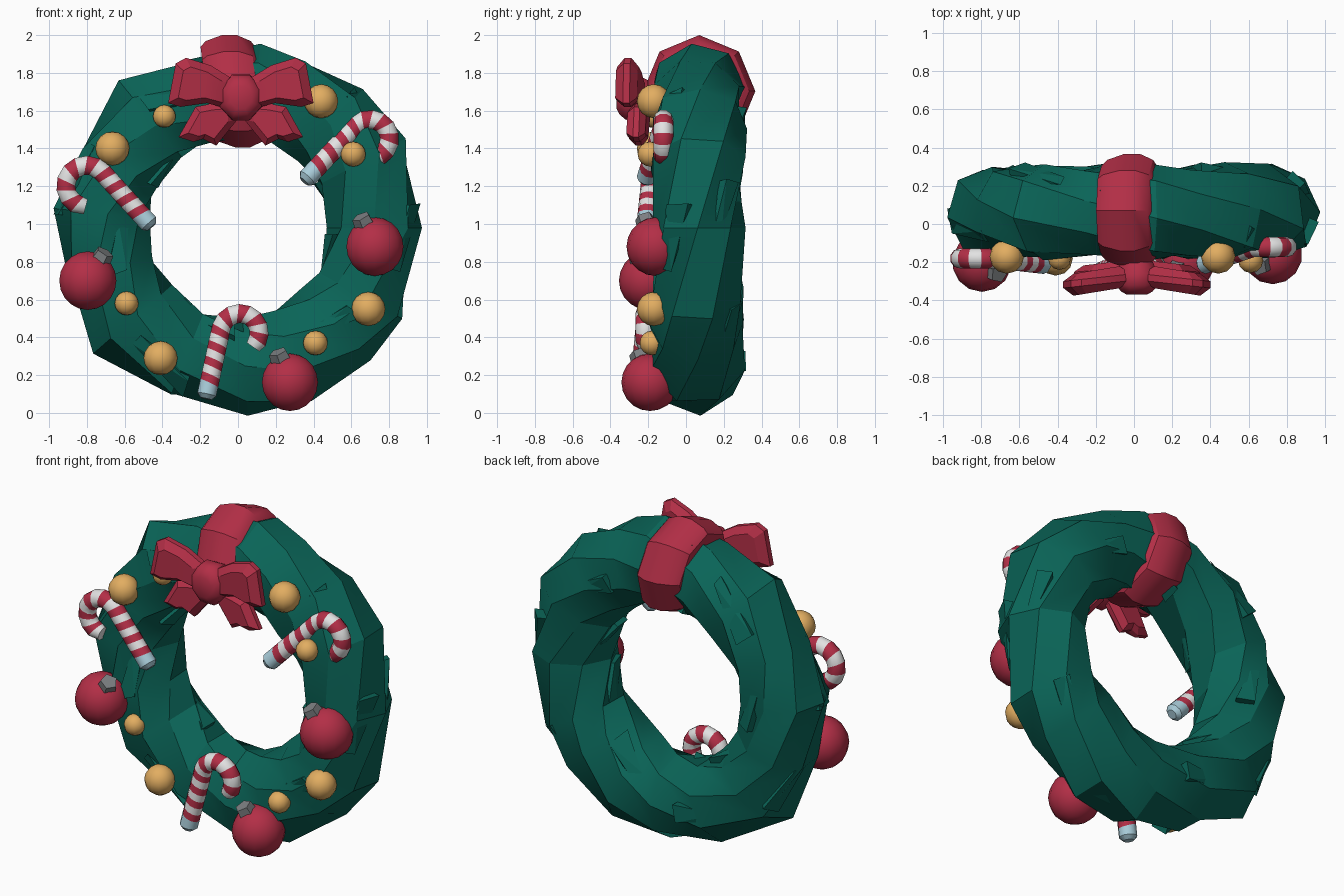
import bpy, bmesh, math, random
from mathutils import Vector

if "Cube" in bpy.data.objects:
    bpy.data.objects.remove(bpy.data.objects["Cube"])

random.seed(7)
TAU = 2 * math.pi


def material(name, rgb):
    m = bpy.data.materials.new(name)
    m.diffuse_color = (*rgb, 1)
    m.use_nodes = True
    m.node_tree.nodes["Principled BSDF"].inputs["Base Color"].default_value = m.diffuse_color
    return m


GREEN = material("pine green", (0.003, 0.128, 0.096))
RED = material("berry red", (0.45, 0.028, 0.062))
GOLD = material("gold", (0.76, 0.42, 0.12))
WHITE = material("candy white", (0.76, 0.76, 0.76))
BLUE = material("pale blue", (0.40, 0.61, 0.70))
GREY = material("cap grey", (0.20, 0.21, 0.22))


def finish(name, bm, mats, smooth=None):
    """Make the object; smooth is the angle in degrees below which edges are soft."""
    bmesh.ops.recalc_face_normals(bm, faces=bm.faces[:])
    me = bpy.data.meshes.new(name)
    bm.to_mesh(me)
    bm.free()
    for m in mats:
        me.materials.append(m)
    for p in me.polygons:
        p.use_smooth = smooth is not None
    if smooth is not None:
        me.set_sharp_from_angle(angle=math.radians(smooth))
    ob = bpy.data.objects.new(name, me)
    bpy.context.collection.objects.link(ob)
    return ob


def skin(bm, rings, loop=False, caps=False):
    """Join rings of points with quads; returns faces per segment."""
    vs = [[bm.verts.new(p) for p in r] for r in rings]
    n, segs = len(vs[0]), []
    for i in range(len(vs) if loop else len(vs) - 1):
        a, b = vs[i], vs[(i + 1) % len(vs)]
        segs.append([bm.faces.new((a[j], a[(j + 1) % n], b[(j + 1) % n], b[j])) for j in range(n)])
    if caps:
        segs[0].append(bm.faces.new(vs[0]))
        segs[-1].append(bm.faces.new(vs[-1]))
    return segs


# Wreath: coarse twisted ring with uneven facets (angle, outer radius)
CY, CZ, R = 0.062, 0.98, 0.72
OUTER = [(0, 0.97), (28, 1.02), (48, 0.985), (68, 0.955), (83, 0.98), (106, 0.925), (129, 0.99), (153, 0.925),
         (174, 0.975), (198, 0.945), (221, 1.0), (248, 0.95), (273, 0.975), (293, 1.02), (315, 0.98), (331, 1.0)]


def on_wreath(t, phi, r):
    d = R + r * math.cos(phi)
    return Vector((d * math.cos(t), CY + r * math.sin(phi), CZ + d * math.sin(t)))


M = 8
rings = []
for deg, outer in OUTER:
    t = math.radians(deg)
    ring = []
    for j in range(M):
        phi = TAU * j / M + t
        r = random.uniform(0.235, 0.263) + max(0, math.cos(phi)) * (outer - 0.96)
        ring.append(on_wreath(t, phi, r))
    rings.append(ring)
bm = bmesh.new()
skin(bm, rings, loop=True)
finish("wreath", bm, [GREEN], 30)

# Leaf tufts: low wedges that rise along the twist and end in a step
bm = bmesh.new()
for k in range(24):
    t = TAU * k / 24 + random.uniform(-0.08, 0.08)
    phi = k * 2.4 + 0.5
    dt = random.uniform(0.3, 0.45)
    w = random.uniform(0.22, 0.34)
    pts = [on_wreath(t, phi - w * 0.5, 0.22), on_wreath(t, phi + w * 0.5, 0.22)]
    for s in (-1, 1):
        pts.append(on_wreath(t + dt, phi + dt + s * w, 0.2))
        pts.append(on_wreath(t + dt, phi + dt + s * w * 0.8, 0.26))
    vs = [bm.verts.new(p) for p in pts]
    bmesh.ops.convex_hull(bm, input=vs)
finish("leaf_tufts", bm, [GREEN])

# Ribbon band wrapped round the top of the wreath, leaning slightly
bm = bmesh.new()
rings = []
for x, r in ((-0.15, 0.235), (-0.12, 0.265), (-0.03, 0.297), (0.05, 0.297), (0.12, 0.265), (0.14, 0.235)):
    ring = []
    for j in range(8):
        a = TAU * j / 8
        z = r * math.sin(a)
        ring.append((x - 0.02 - 0.12 * z, 0.07 + r * math.cos(a), 1.703 + z))
    rings.append(ring)
skin(bm, rings, caps=True)
finish("ribbon_band", bm, [RED], 30)


# Bow: puffy chamfered plates, mirrored about the knot
def plate(name, outline, side, y, thick, lean):
    cu = sum(p[0] for p in outline) / len(outline)
    cv = sum(p[1] for p in outline) / len(outline)
    layers = []
    for dy, s in ((-0.5, 0.68), (-0.15, 1), (0.15, 1), (0.5, 0.68)):
        layers.append([(0.015 + side * (cu + (u - cu) * s), y + dy * thick - lean * u,
                        1.67 + cv + (v - cv) * s) for u, v in outline])
    bm = bmesh.new()
    skin(bm, layers, caps=True)
    finish(name, bm, [RED], 25)


LOOP = [(0.03, 0.09), (0.16, 0.17), (0.29, 0.21), (0.345, 0.18), (0.385, -0.03), (0.32, -0.05), (0.18, -0.03), (0.03, -0.07)]
TAIL = [(0.02, -0.02), (0.14, -0.03), (0.24, -0.05), (0.33, -0.21), (0.25, -0.235), (0.20, -0.22), (0.13, -0.255), (0.02, -0.12)]
for side, tag in ((-1, "left"), (1, "right")):
    plate("bow_loop_" + tag, LOOP, side, -0.275, 0.115, 0.11)
    plate("bow_tail_" + tag, TAIL, side, -0.24, 0.10, 0.08)

# Knot
bm = bmesh.new()
skin(bm, [[(0.015 + r * math.cos(TAU * (j + 0.5) / 8), y, 1.67 + 1.08 * r * math.sin(TAU * (j + 0.5) / 8))
           for j in range(8)] for y, r in ((-0.368, 0.06), (-0.352, 0.09), (-0.32, 0.118), (-0.26, 0.122), (-0.2, 0.09))], caps=True)
finish("bow_knot", bm, [RED], 50)


# Baubles and gold beads
def ball(name, pos, r, mat, u, v):
    bm = bmesh.new()
    bmesh.ops.create_uvsphere(bm, u_segments=u, v_segments=v, radius=r)
    finish(name, bm, [mat], 60).location = pos


BAUBLES = [((-0.795, -0.20, 0.70), 0.155, (0.09, -0.06, 0.15)),
           ((0.725, -0.16, 0.88), 0.155, (-0.07, -0.06, 0.15)),
           ((0.275, -0.19, 0.162), 0.152, (-0.06, -0.06, 0.15))]
for i, (pos, r, axis) in enumerate(BAUBLES):
    ball(f"bauble_{i + 1}", pos, r, RED, 14, 10)
    d = Vector(axis).normalized()
    bm = bmesh.new()
    bmesh.ops.create_cone(bm, cap_ends=True, segments=5, radius1=0.056, radius2=0.05, depth=0.045)
    cap = finish(f"bauble_cap_{i + 1}", bm, [GREY])
    cap.location = Vector(pos) + d * (r + 0.01)
    cap.rotation_mode = 'QUATERNION'
    cap.rotation_quaternion = d.to_track_quat('Z', 'Y')

BEADS = [(-0.665, -0.17, 1.40, 0.09), (-0.39, -0.18, 1.57, 0.06), (0.44, -0.17, 1.65, 0.09),
         (0.61, -0.19, 1.37, 0.066), (0.69, -0.17, 0.55, 0.09), (0.41, -0.18, 0.37, 0.065),
         (-0.41, -0.18, 0.29, 0.09), (-0.59, -0.17, 0.58, 0.063)]
for i, (x, y, z, r) in enumerate(BEADS):
    ball(f"gold_bead_{i + 1}", (x, y, z), r, GOLD, 12, 8)


# Candy canes: striped tube with straight stem and hook
def cane(name, tip, bend, turn, hook_r, y_hook, sweep):
    a, b = Vector(tip), Vector((bend[0], y_hook, bend[1]))
    path = [a, a.lerp(b, 0.06)] + [a.lerp(b, 0.22 + 0.78 * k / 7) for k in range(8)]
    d = Vector((b.x - a.x, 0, b.z - a.z)).normalized()
    side = Vector((d.z, 0, -d.x)) * turn          # towards the hook
    c = b + side * hook_r
    for k in range(1, 10):
        q = math.radians(sweep) * k / 9
        path.append(c - side * hook_r * math.cos(q) + d * hook_r * math.sin(q))
    rings = []
    for i, p in enumerate(path):
        t = (path[min(i + 1, len(path) - 1)] - path[max(i - 1, 0)]).normalized()
        n1 = (Vector((0, 1, 0)) - t * t.y).normalized()
        n2 = t.cross(n1)
        slant = 0.012 if 1 < i < len(path) - 1 else 0
        r = 0.03 if i == 0 else 0.042 if i == len(path) - 1 else 0.053
        rings.append([p + (n1 * math.cos(w) + n2 * math.sin(w)) * r + t * slant * math.sin(w)
                      for w in (TAU * j / 10 for j in range(10))])
    bm = bmesh.new()
    for s, faces in enumerate(skin(bm, rings, caps=True)):
        for f in faces:
            f.material_index = 2 if s < 2 else s % 2
    finish(name, bm, [RED, WHITE, BLUE], 40)


cane("candy_cane_left", (-0.455, -0.21, 0.985), (-0.72, 1.275), -1, 0.11, -0.18, 225)
cane("candy_cane_right", (0.35, -0.215, 1.225), (0.625, 1.52), 1, 0.102, -0.12, 218)
cane("candy_cane_bottom", (-0.17, -0.25, 0.075), (-0.09, 0.445), 1, 0.102, -0.215, 215)
